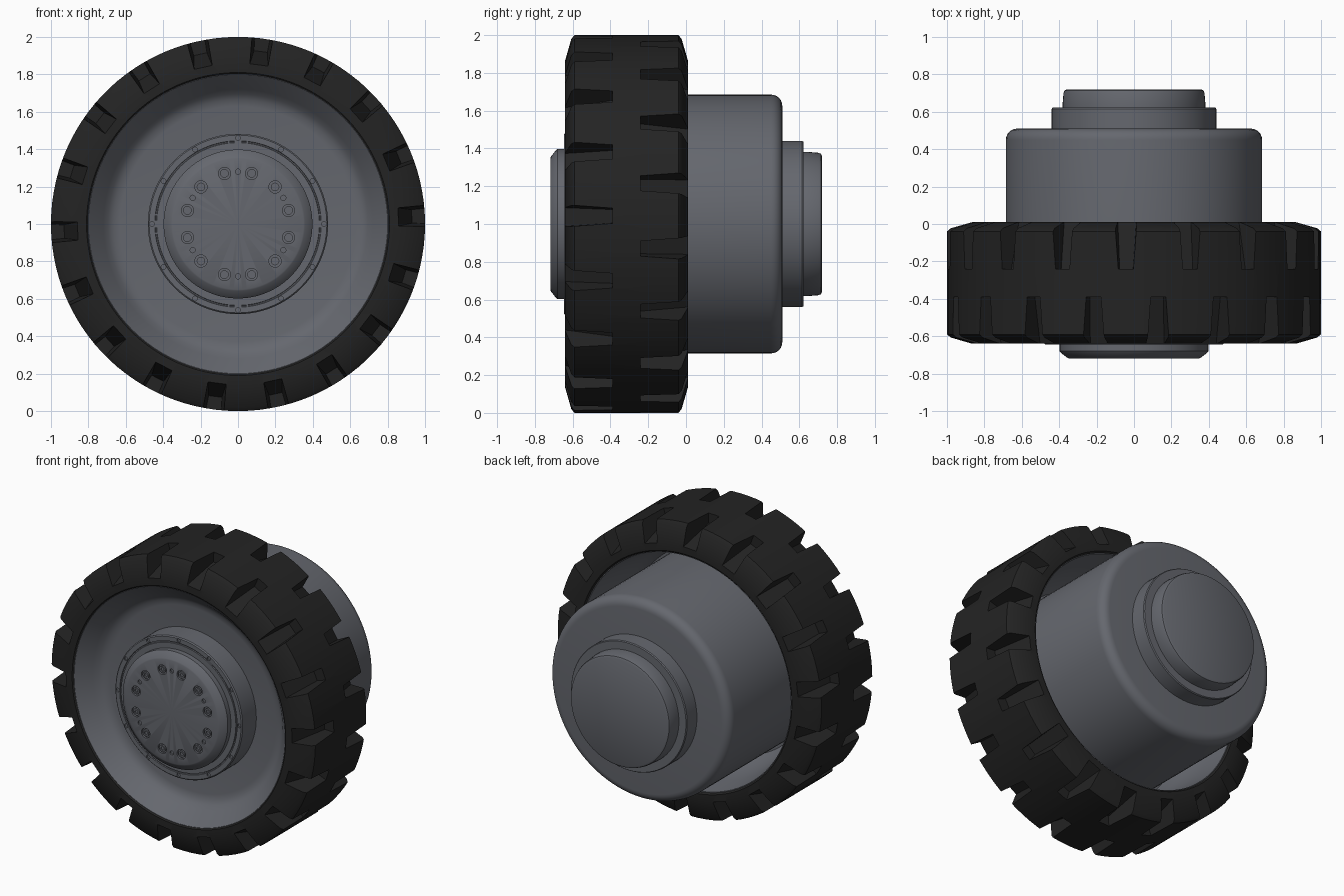
import bpy, bmesh
from math import cos, sin, pi, radians

cube = bpy.data.objects.get("Cube")
if cube:
    bpy.data.objects.remove(cube, do_unlink=True)


def material(name, colour):
    mat = bpy.data.materials.new(name)
    mat.use_nodes = True
    mat.diffuse_color = (*colour, 1)
    mat.node_tree.nodes["Principled BSDF"].inputs["Base Color"].default_value = (*colour, 1)
    return mat


rubber = material("black rubber", (0.017, 0.017, 0.017))
steel = material("grey steel", (0.13, 0.137, 0.157))


def lathe(bm, profile, segments, x=0, z=1):
    """Revolve (radius, y) points round an axis parallel to y."""
    rings = []
    for r, y in profile:
        if r == 0:
            rings.append([bm.verts.new((x, y, z))] * segments)
        else:
            rings.append([bm.verts.new((x + r * cos(2 * pi * i / segments), y,
                                        z + r * sin(2 * pi * i / segments)))
                          for i in range(segments)])
    for a, b in zip(rings, rings[1:] + rings[:1]):
        if a[0] is a[1] and b[0] is b[1]:
            continue
        for i in range(segments):
            j = (i + 1) % segments
            bm.faces.new(dict.fromkeys((a[i], a[j], b[j], b[i])))


def finish(bm, name, mat):
    bmesh.ops.recalc_face_normals(bm, faces=bm.faces)
    mesh = bpy.data.meshes.new(name)
    bm.to_mesh(mesh)
    bm.free()
    mesh.materials.append(mat)
    obj = bpy.data.objects.new(name, mesh)
    bpy.context.collection.objects.link(obj)
    return obj


def activate(obj):
    bpy.ops.object.select_all(action="DESELECT")
    obj.select_set(True)
    bpy.context.view_layer.objects.active = obj


def smooth(obj):
    activate(obj)
    bpy.ops.object.shade_smooth_by_angle(angle=radians(30))


def carve(obj, cutter):
    cutter.hide_render = True
    mod = obj.modifiers.new("cut", "BOOLEAN")
    mod.operation = "DIFFERENCE"
    mod.solver = "EXACT"
    mod.object = cutter
    activate(obj)
    bpy.ops.object.modifier_apply(modifier=mod.name)
    bpy.data.objects.remove(cutter, do_unlink=True)


def turned(name, profile, mat, segments=96):
    bm = bmesh.new()
    lathe(bm, profile, segments)
    return finish(bm, name, mat)


def circle(count, radius, start=0):
    for k in range(count):
        a = radians(start + 360 * k / count)
        yield radius * cos(a), 1 + radius * sin(a)


def discs(bm, places, radius, y0, y1, segments=16):
    for x, z in places:
        lathe(bm, [(0, y0), (radius, y0), (radius, y1), (0, y1)], segments, x, z)


# Tyre: half section mirrored about its middle plane
MID = -0.315
half = [(0.8, 0.315), (0.81, 0.325), (0.865, 0.325), (0.98, 0.292), (1.0, 0.275)]
tyre = turned("tyre", [(r, MID - d) for r, d in half] +
              [(r, MID + d) for r, d in reversed(half)], rubber, 108)

# Tread notches: tapered wedges, staggered between the two shoulders
bm = bmesh.new()
for side, start in ((-1, 2.5), (1, 12.5)):
    for k in range(18):
        a = radians(start + 20 * k)
        ends = []
        for d, floor, floor_w, top_w in ((0.075, 0.93, 0.036, 0.044),
                                         (0.345, 0.852, 0.05, 0.064)):
            ends.append([bm.verts.new((r * cos(a) - t * sin(a), MID + side * d,
                                       1 + r * sin(a) + t * cos(a)))
                         for r, t in ((floor, -floor_w), (floor, floor_w),
                                      (1.05, top_w), (1.05, -top_w))])
        bm.faces.new(ends[0])
        bm.faces.new(ends[1])
        for i in range(4):
            j = (i + 1) % 4
            bm.faces.new((ends[0][i], ends[0][j], ends[1][j], ends[1][i]))
carve(tyre, finish(bm, "notch_cutter", rubber))
smooth(tyre)

# Rim: dished front, open barrel at the back
rim = turned("rim", [(0, -0.49), (0.63, -0.49), (0.665, -0.497), (0.695, -0.515),
                     (0.72, -0.545), (0.8, -0.632), (0.805, -0.632), (0.805, 0.0),
                     (0.795, 0.0), (0.775, -0.15), (0.74, -0.35), (0.7, -0.4),
                     (0, -0.4)], steel)
smooth(rim)

# Hub flange with a ring of small holes
flange = turned("hub_flange", [(0, -0.645), (0.435, -0.645), (0.437, -0.638), (0.443, -0.638),
                               (0.445, -0.645), (0.475, -0.645), (0.482, -0.638),
                               (0.482, -0.47), (0, -0.47)], steel)
bm = bmesh.new()
discs(bm, circle(12, 0.46), 0.013, -0.7, -0.635, 12)
carve(flange, finish(bm, "flange_hole_cutter", steel))
smooth(flange)

# Hub cap with counterbored bolt holes
cap = turned("hub_cap", [(0, -0.718), (0.35, -0.718), (0.358, -0.714), (0.392, -0.688),
                         (0.398, -0.68), (0.398, -0.63), (0, -0.63)], steel)
bm = bmesh.new()
discs(bm, circle(12, 0.28, 15), 0.033, -0.75, -0.704)
discs(bm, circle(6, 0.28, 30), 0.014, -0.75, -0.706, 12)
carve(cap, finish(bm, "cap_hole_cutter", steel))
smooth(cap)

# Bolt heads with sockets
bm = bmesh.new()
for x, z in circle(12, 0.28, 15):
    lathe(bm, [(0, -0.709), (0.012, -0.709), (0.012, -0.717), (0.023, -0.717),
               (0.023, -0.7), (0, -0.7)], 12, x, z)
smooth(finish(bm, "cap_bolts", steel))

# Rear drum with a rounded shoulder
corner = [(0.625 + 0.06 * cos(radians(t)), 0.45 + 0.06 * sin(radians(t)))
          for t in range(0, 91, 15)]
smooth(turned("rear_drum", [(0, -0.42), (0.685, -0.42)] + corner + [(0, 0.51)], steel))

# Stepped rear boss
smooth(turned("rear_collar", [(0, 0.5), (0.44, 0.5), (0.44, 0.615), (0.435, 0.622),
                              (0, 0.622)], steel))
smooth(turned("rear_cap", [(0, 0.61), (0.382, 0.61), (0.382, 0.64), (0.377, 0.7),
                           (0.372, 0.714), (0.36, 0.72), (0, 0.72)], steel))
